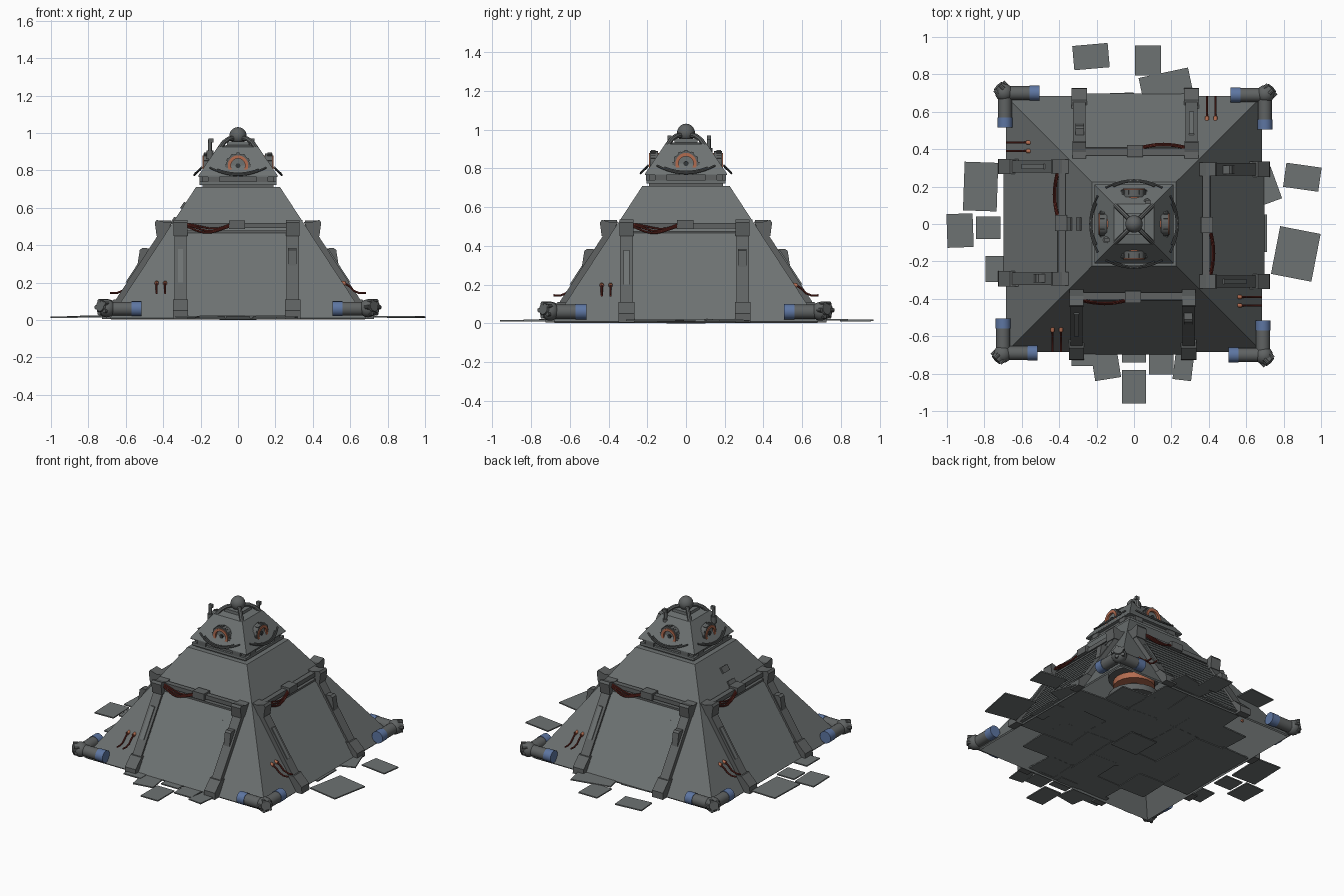
import bpy, bmesh, math, random
from mathutils import Vector, Matrix

if "Cube" in bpy.data.objects:
    bpy.data.objects.remove(bpy.data.objects["Cube"])

random.seed(4)
PI = math.pi


def material(name, r, g, b):
    m = bpy.data.materials.new(name)
    m.diffuse_color = (r, g, b, 1)
    m.use_nodes = True
    m.node_tree.nodes["Principled BSDF"].inputs["Base Color"].default_value = m.diffuse_color
    return m


GREY = material("steel grey", .155, .17, .17)
DARK = material("dark steel", .115, .123, .123)
ORANGE = material("copper orange", .45, .15, .08)
RED = material("cable red", .13, .022, .016)
BLUE = material("joint blue", .11, .18, .36)
BLACK = material("lens dark", .035, .04, .042)


def half(z):
    """Half width of the sloped hull at height z."""
    return .69 - .655 * z


def finish(name, mesh, mat, four=False, smooth=False):
    mesh.materials.clear()
    mesh.materials.append(mat)
    if smooth:
        for p in mesh.polygons:
            p.use_smooth = True
    for k in range(4 if four else 1):
        ob = bpy.data.objects.new(name, mesh)
        ob.rotation_euler.z = k * PI / 2
        bpy.context.collection.objects.link(ob)
        if smooth:
            bpy.ops.object.select_all(action='DESELECT')
            bpy.context.view_layer.objects.active = ob
            ob.select_set(True)
            if k == 0:
                bpy.ops.object.shade_smooth_by_angle(angle=math.radians(40))
    return ob


def from_bm(name, bm, mat, **kw):
    bmesh.ops.recalc_face_normals(bm, faces=bm.faces)
    me = bpy.data.meshes.new(name)
    bm.to_mesh(me)
    bm.free()
    return finish(name, me, mat, **kw)


def extrude_x(name, profile, x0, x1, mat, **kw):
    """Extrude a (distance outward, z) profile along x, on the front side."""
    bm = bmesh.new()
    a = [bm.verts.new((x0, -d, z)) for d, z in profile]
    b = [bm.verts.new((x1, -d, z)) for d, z in profile]
    bm.faces.new(a)
    bm.faces.new(b[::-1])
    n = len(a)
    for i in range(n):
        j = (i + 1) % n
        bm.faces.new((a[i], b[i], b[j], a[j]))
    return from_bm(name, bm, mat, **kw)


def box(name, c, s, mat, rot=None, **kw):
    bm = bmesh.new()
    bmesh.ops.create_cube(bm, size=1)
    m = Matrix.Translation(c) @ (rot or Matrix.Identity(4)) @ Matrix.Diagonal((*s, 1))
    bmesh.ops.transform(bm, matrix=m, verts=bm.verts)
    return from_bm(name, bm, mat, **kw)


def rod(name, p0, p1, r0, mat, r1=None, seg=20, **kw):
    p0, p1 = Vector(p0), Vector(p1)
    bm = bmesh.new()
    bmesh.ops.create_cone(bm, cap_ends=True, segments=seg, radius1=r0,
                          radius2=r0 if r1 is None else r1, depth=(p1 - p0).length)
    m = Matrix.Translation((p0 + p1) / 2) @ (p1 - p0).to_track_quat('Z', 'Y').to_matrix().to_4x4()
    bmesh.ops.transform(bm, matrix=m, verts=bm.verts)
    return from_bm(name, bm, mat, smooth=True, **kw)


def ball(name, c, r, mat, **kw):
    bm = bmesh.new()
    bmesh.ops.create_uvsphere(bm, u_segments=24, v_segments=14, radius=r)
    bmesh.ops.translate(bm, vec=c, verts=bm.verts)
    return from_bm(name, bm, mat, smooth=True, **kw)


def tube(name, pts, r, mat, **kw):
    cu = bpy.data.curves.new(name, 'CURVE')
    cu.dimensions = '3D'
    cu.bevel_depth, cu.bevel_resolution, cu.use_fill_caps = r, 2, True
    sp = cu.splines.new('POLY')
    sp.points.add(len(pts) - 1)
    for p, q in zip(sp.points, pts):
        p.co = (*q, 1)
    tmp = bpy.data.objects.new("tmp", cu)
    me = bpy.data.meshes.new_from_object(tmp)
    bpy.data.objects.remove(tmp)
    return finish(name, me, mat, four=True, smooth=True, **kw)


def ring(name, y, z, ro, ri, depth, mat, seg=28):
    """Flat-edged ring facing the front."""
    bm = bmesh.new()
    loops = []
    for r, yy in ((ri, y), (ro, y), (ro, y + depth), (ri, y + depth)):
        loops.append([bm.verts.new((r * math.cos(2 * PI * i / seg), yy,
                                    z + r * math.sin(2 * PI * i / seg))) for i in range(seg)])
    for k in range(4):
        a, b = loops[k], loops[(k + 1) % 4]
        for i in range(seg):
            j = (i + 1) % seg
            bm.faces.new((a[i], a[j], b[j], b[i]))
    return from_bm(name, bm, mat, four=True, smooth=True)


def frustum(name, levels, mat, bottom=True):
    bm = bmesh.new()
    rows = [[bm.verts.new((sx * h, sy * h, z)) for sx, sy in ((-1, -1), (1, -1), (1, 1), (-1, 1))]
            for h, z in levels]
    for a, b in zip(rows, rows[1:]):
        for i in range(4):
            j = (i + 1) % 4
            bm.faces.new((a[i], a[j], b[j], b[i]))
    bm.faces.new(rows[-1])
    if bottom:
        bm.faces.new(rows[0][::-1])
    return from_bm(name, bm, mat)


# hull: hollow, open below
hull = frustum("hull", [(half(.01), .01), (half(.71), .71)], GREY, bottom=False)
sol = hull.modifiers.new("wall", 'SOLIDIFY')
sol.thickness, sol.offset = .012, -1

# clapboard panels on each side
N = 14
prof = [(half(.02) - .005, .02)]
for i in range(N):
    z0, z1 = .02 + .45 * i / N, .02 + .45 * (i + 1) / N
    prof += [(half(z0) + .021, z0), (half(z1) + .017, z1)]
prof.append((half(.47) - .005, .47))
extrude_x("plank_panel", prof, -.28, .27, GREY, four=True)

# pillars flanking the panels, with foot and head blocks
for x0, x1 in ((-.34, -.275), (.26, .325)):
    extrude_x("pillar", [(half(.01) - .01, .01), (half(.01) + .035, .01),
                         (half(.5) + .035, .5), (half(.5) - .01, .5)], x0, x1, DARK, four=True)
    extrude_x("pillar_foot", [(half(.005) - .01, .005), (half(.005) + .04, .005), (.725, .05),
                              (half(.11) + .045, .11), (half(.11), .11)],
              x0 - .008, x1 + .008, DARK, four=True)
    extrude_x("pillar_head", [(.35, .525), (.385, .52), (.435, .535), (.445, .52),
                              (half(.45) + .04, .45), (half(.45), .45)],
              x0 - .004, x1 + .004, DARK, four=True)
extrude_x("pillar_bump", [(half(.3), .3), (half(.3) + .045, .29), (.525, .375), (.51, .385), (half(.38), .38)],
          .268, .312, DARK, four=True)
extrude_x("pillar_rail", [(half(.2) + .02, .2), (half(.2) + .043, .2),
                          (half(.38) + .043, .38), (half(.38) + .02, .38)], -.322, -.293, GREY, four=True)

# cross bar and middle box over each panel
box("cross_bar", (-.005, -.385, .505), (.55, .035, .028), DARK, four=True)
box("cross_bar_lower", (-.005, -.393, .472), (.55, .03, .012), DARK, four=True)
box("bar_box", (-.005, -.39, .51), (.085, .065, .045), DARK, four=True)

# sagging cables on the left half of each bar
for k in range(3):
    pts = []
    for i in range(13):
        t = i / 12
        pts.append((-.275 + .235 * t, -.405 - .016 * math.sin(PI * t) - .004 * k,
                    .512 - .009 * k - .022 * math.sin(PI * t) + .006 * math.sin(2 * PI * t + k)))
    tube("bar_cable", pts, .0055, RED)

# plug heads with short loose leads
for x in (-.435, -.39):
    rod("plug_head", (x, -.545, .2), (x, -.575, .195), .011, ORANGE, seg=12, four=True)
    tube("plug_lead", [(x, -.57, .197), (x, -.595, .18), (x, -.62, .155), (x, -.65, .143), (x, -.685, .145)],
         .0055, RED)

# elbow joints at the corners
rod("elbow_arm_side", (-.71, -.69, .06), (-.565, -.69, .06), .037, DARK, four=True)
rod("elbow_end_side", (-.57, -.69, .06), (-.515, -.69, .06), .04, BLUE, four=True)
rod("elbow_arm_back", (-.70, -.70, .06), (-.70, -.555, .06), .037, DARK, four=True)
rod("elbow_end_back", (-.70, -.56, .06), (-.70, -.505, .06), .04, BLUE, four=True)
ball("elbow_knob", (-.703, -.695, .062), .048, DARK, four=True)
rod("elbow_cap", (-.70, -.69, .065), (-.738, -.728, .075), .04, DARK, r1=.03, seg=10, four=True)
for a in range(5):
    t = 2 * PI * a / 5
    u = .035 * math.cos(t)
    c = Vector((-.724 - u * .7, -.714 + u * .7, .068 + .035 * math.sin(t)))
    rod("elbow_bolt", c + Vector((.01, .01, 0)), c - Vector((.012, .012, 0)), .011, DARK, seg=8, four=True)

# neck and head
frustum("neck", [(.19, .70), (.19, .77)], DARK)
frustum("neck_plate", [(.205, .722), (.205, .74)], GREY)
for x in (-.13, .13):
    box("neck_block", (x, -.192, .752), (.06, .03, .03), DARK, four=True)
frustum("head", [(.212, .765), (.212, .772), (.108, .925), (.06, .935), (.06, .955)], GREY)
ball("top_ball", (0, 0, .985), .046, DARK)
tube("ball_strut", [(-.1, -.1, .915), (-.075, -.075, .95), (-.05, -.05, .968), (-.02, -.02, .972)], .013, DARK)

# eyes, one per head face
ring("eye_rim", -.185, .825, .064, .05, .04, DARK)
ring("eye_ring", -.19, .825, .055, .038, .08, ORANGE)
rod("eye_lens", (0, -.11, .825), (0, -.176, .825), .04, GREY, four=True)
rod("eye_pupil", (0, -.17, .825), (0, -.184, .825), .013, BLACK, seg=14, four=True)
for a in range(12):
    t = 2 * PI * a / 12
    box("eye_tooth", (.062 * math.cos(t), -.17, .825 + .062 * math.sin(t)), (.014, .024, .014), DARK,
        rot=Matrix.Rotation(-t, 4, 'Y'), four=True)

# curved bars under the eyes
for lift, w in ((0, .15), (.02, .11)):
    pts = []
    for i in range(13):
        x = w * (i - 6) / 6
        z = .775 + lift * .4 + .04 * (x / .15) ** 2
        pts.append((x, -(.212 - .68 * (z - .772)) - .012 - .012 * (1 - (x / w) ** 2), z))
    tube("brow_bar", pts, .0055, DARK)

# antenna posts
for x, y in ((.07, .118), (-.15, -.085)):
    rod("antenna_post", (x, y, .84), (x, y, .965), .010, DARK, seg=12)
    rod("antenna_collar", (x, y, .86), (x, y, .905), .018, DARK, seg=12)
    box("antenna_tip", (x + .005, y, .96), (.026, .02, .022), DARK)

# small plates on the left face
tilt = Matrix.Rotation(-math.atan2(1, .655), 4, 'Y')
for z in (.53, .61):
    box("face_plate", (-half(z), 0, z), (.04, .07, .02), DARK, rot=tilt)

# inner machine, seen through the open corners
rod("core_column", (0, 0, .03), (0, 0, .7), .06, DARK)
rod("core_disc", (0, 0, .3), (0, 0, .34), .16, DARK)
rod("core_ring", (0, 0, .4), (0, 0, .44), .13, ORANGE)
rod("core_top", (0, 0, .46), (0, 0, .5), .16, DARK)

# floor tiles: loose ones outside (x, y, width, depth, degrees)
TILES = [(-.23, .895, .19, .13, 5), (.075, .875, .14, .16, 0), (.17, .745, .27, .13, 12),
         (.90, .25, .19, .13, -8), (.865, -.16, .22, .26, -11), (-.82, .2, .18, .26, -2),
         (-.93, -.035, .14, .18, 2), (-.78, -.02, .13, .12, 0), (-.745, -.24, .1, .14, 0),
         (0, -.87, .13, .18, 0), (-.15, -.755, .14, .15, 9), (0, -.68, .13, .12, 0),
         (.145, -.73, .13, .15, 0), (.265, -.755, .1, .16, -7), (-.27, -.70, .13, .12, 0),
         (.70, .2, .13, .18, 20), (-.1, .66, .2, .08, 2), (.66, -.05, .1, .2, 0)]
# and an overlapping paved floor inside
for i in range(-3, 4):
    for j in range(-3, 4):
        if abs(i) + abs(j) < 5:
            TILES.append((i * .19, j * .19, random.uniform(.19, .24), random.uniform(.19, .24),
                          random.uniform(-4, 4)))
for x, y, w, d, a in TILES:
    box("floor_tile", (x, y, .016 + random.uniform(-.003, .003)), (w, d, .008), GREY,
        rot=Matrix.Rotation(math.radians(a), 4, 'Z'))
box("floor_base_tile", (0, 0, .003), (.2, .2, .006), GREY)
